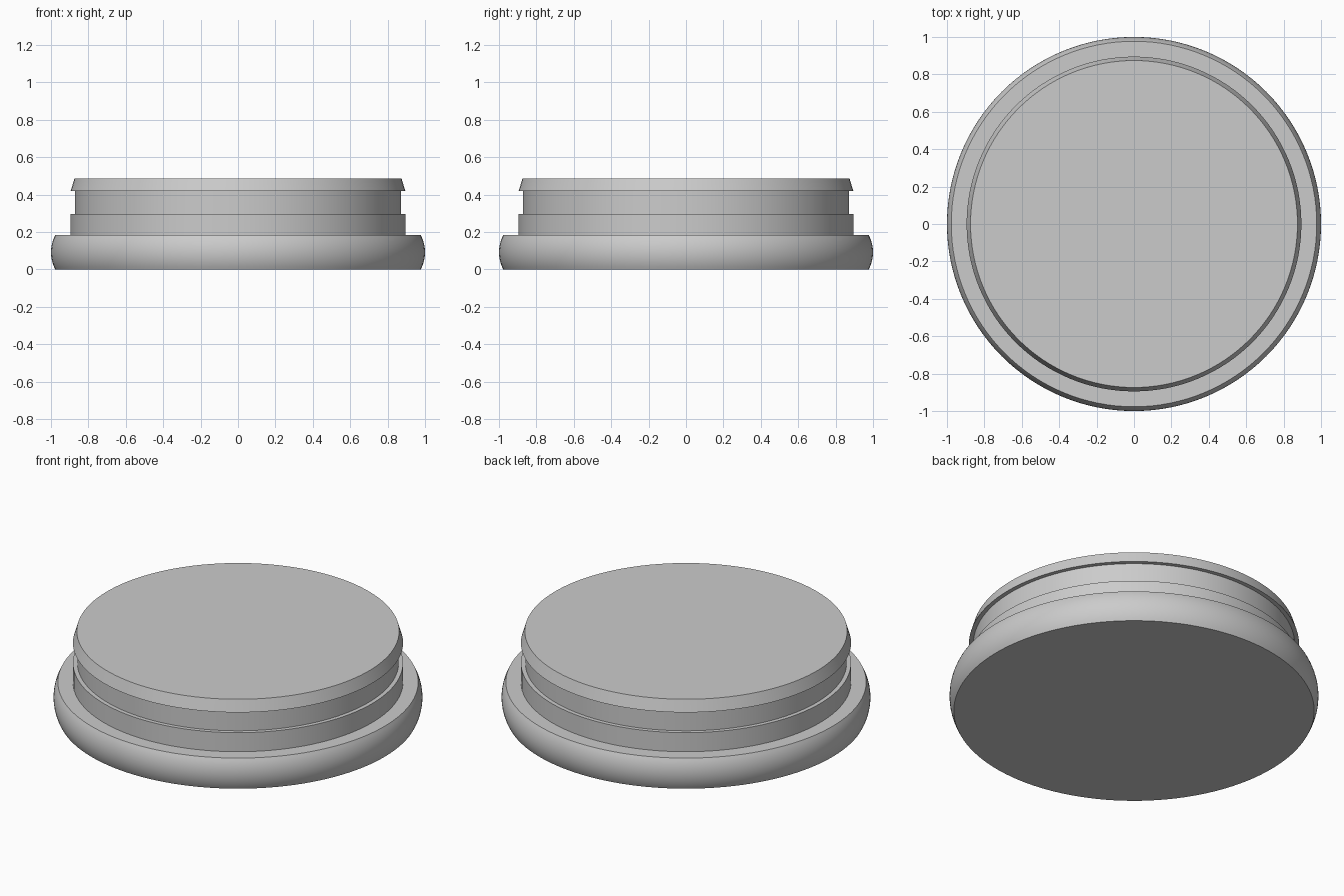
import bpy
import bmesh
import math

SEGMENTS = 128

cube = bpy.data.objects.get("Cube")
if cube:
    bpy.data.objects.remove(cube, do_unlink=True)

# One plain grey material
grey = bpy.data.materials.new("plain grey")
grey.use_nodes = True
colour = (0.6, 0.6, 0.6, 1.0)
grey.diffuse_color = colour
grey.node_tree.nodes["Principled BSDF"].inputs["Base Color"].default_value = colour


def bulge(radius, edge_radius, height, steps):
    """Circular arc profile of an outward-bowed rim, from z = 0 to height."""
    sag, half = radius - edge_radius, height / 2
    arc = (half * half + sag * sag) / (2 * sag)
    sweep = math.asin(half / arc)
    points = []
    for i in range(steps + 1):
        a = sweep * (2 * i / steps - 1)
        points.append((radius - arc + arc * math.cos(a), half + arc * math.sin(a)))
    return points


def lathe(name, profile):
    """Closed solid of revolution about z, with flat end caps."""
    bm = bmesh.new()
    rings = []
    for r, z in profile:
        angles = [math.tau * i / SEGMENTS for i in range(SEGMENTS)]
        rings.append([bm.verts.new((r * math.cos(a), r * math.sin(a), z)) for a in angles])
    for low, high in zip(rings, rings[1:]):
        for i in range(SEGMENTS):
            j = (i + 1) % SEGMENTS
            bm.faces.new((low[i], low[j], high[j], high[i]))
    bm.faces.new(rings[0][::-1])
    bm.faces.new(rings[-1])
    mesh = bpy.data.meshes.new(name)
    bm.to_mesh(mesh)
    bm.free()
    mesh.materials.append(grey)
    obj = bpy.data.objects.new(name, mesh)
    bpy.context.collection.objects.link(obj)
    bpy.ops.object.select_all(action="DESELECT")
    obj.select_set(True)
    bpy.context.view_layer.objects.active = obj
    bpy.ops.object.shade_smooth_by_angle(angle=math.radians(30))
    return obj


# Bowed flange, shoulder, recessed groove and tapered snap lip
flange = bulge(1.0, 0.977, 0.183, 12)
shoulder = [(0.895, 0.183), (0.895, 0.297)]
groove = [(0.871, 0.297), (0.871, 0.418)]
lip = [(0.895, 0.418), (0.874, 0.487)]
lathe("round_plug", flange + shoulder + groove + lip)
